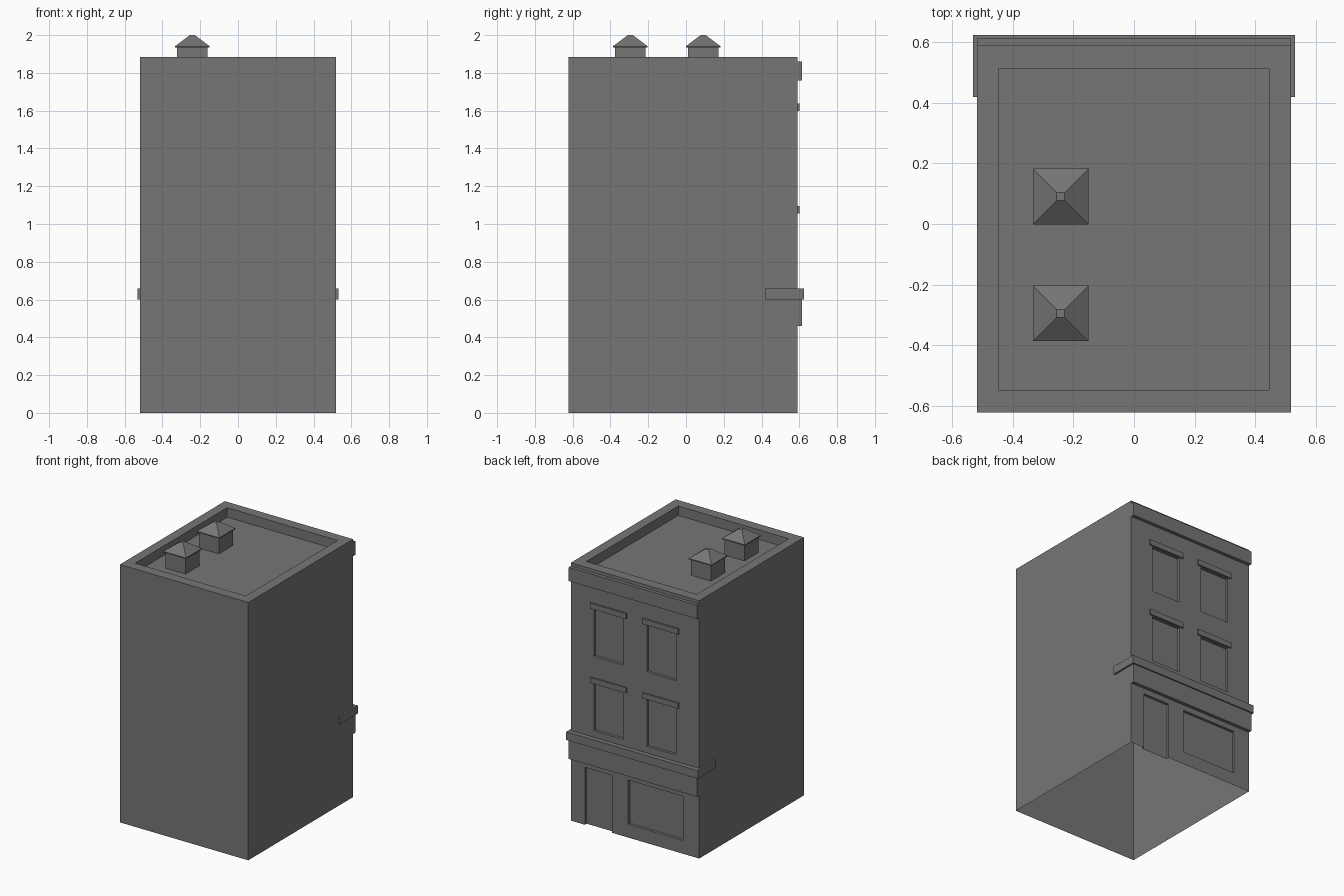
import bpy, bmesh, math

if "Cube" in bpy.data.objects:
    bpy.data.objects.remove(bpy.data.objects["Cube"])

WALL = 0.589      # y of the street wall
BACK = -0.623
HALF = 0.519
TOP = 1.885
ROOF = 1.816

dark = bpy.data.materials.new("dark_grey")
dark.diffuse_color = (0.18, 0.18, 0.18, 1)
dark.use_nodes = True
dark.node_tree.nodes["Principled BSDF"].inputs["Base Color"].default_value = dark.diffuse_color


def box(name, x, y, z):
    """Box from three (min, max) ranges."""
    mid = [(a + b) / 2 for a, b in (x, y, z)]
    bpy.ops.mesh.primitive_cube_add(size=1, location=mid)
    ob = bpy.context.object
    ob.name = name
    ob.scale = [b - a for a, b in (x, y, z)]
    bpy.ops.object.transform_apply(location=False, rotation=False, scale=True)
    ob.data.materials.append(dark)
    return ob


def cut(target, x, y, z):
    """Subtract a box from the target."""
    cutter = box("cutter", x, y, z)
    cutter.hide_render = True
    mod = target.modifiers.new("cut", 'BOOLEAN')
    mod.operation = 'DIFFERENCE'
    mod.solver = 'EXACT'
    mod.object = cutter
    bpy.context.view_layer.objects.active = target
    bpy.ops.object.modifier_apply(modifier=mod.name)
    bpy.data.objects.remove(cutter, do_unlink=True)


# Main block with sunken roof inside the parapet
walls = box("walls", (-HALF, HALF), (BACK, WALL), (0, TOP))
cut(walls, (-0.448, 0.446), (-0.548, 0.514), (ROOF, 2.1))

# Door and shop window recesses
recess = (WALL - 0.02, WALL + 0.1)
cut(walls, (0.188, 0.405), recess, (-0.1, 0.42))
cut(walls, (-0.39, 0.056), recess, (0.097, 0.42))

# Upper windows with lintels
for floor, sill in (("lower", 0.707), ("upper", 1.25)):
    for side, name in ((-1, "left"), (1, "right")):
        cut(walls, sorted((side * 0.095, side * 0.332)), recess, (sill, sill + 0.343))
        box(f"{floor}_{name}_lintel", sorted((side * 0.066, side * 0.357)),
            (WALL, 0.6), (sill + 0.348, sill + 0.388))

# The shell is open underneath
bm = bmesh.new()
bm.from_mesh(walls.data)
low = walls.location.z
floor_faces = [f for f in bm.faces if all(v.co.z + low < 0.001 for v in f.verts)]
bmesh.ops.delete(bm, geom=floor_faces, context='FACES')
bm.to_mesh(walls.data)
bm.free()

# Cornice, shop fascia and ledge wrapping the corners
box("cornice", (-HALF, HALF), (WALL, 0.614), (1.761, 1.861))
box("shop_fascia", (-HALF, HALF), (WALL, 0.614), (0.461, 0.60))
ledge = box("ledge", (-0.532, 0.532), (0.42, 0.624), (0.60, 0.659))
cut(ledge, (-HALF, HALF), (0.3, WALL), (0.5, 0.8))

# Roof vents with hipped caps
for i, cy in enumerate((-0.295, 0.091)):
    cx = -0.242
    box(f"vent_base_{i}", (cx - 0.08, cx + 0.08), (cy - 0.08, cy + 0.08), (ROOF, 1.935))
    box(f"vent_eave_{i}", (cx - 0.092, cx + 0.092), (cy - 0.092, cy + 0.092), (1.934, 1.941))
    bpy.ops.mesh.primitive_cone_add(
        vertices=4, radius1=0.092 * math.sqrt(2), radius2=0.013 * math.sqrt(2),
        depth=0.059, location=(cx, cy, 1.9705), rotation=(0, 0, math.pi / 4))
    cap = bpy.context.object
    cap.name = f"vent_cap_{i}"
    cap.data.materials.append(dark)
